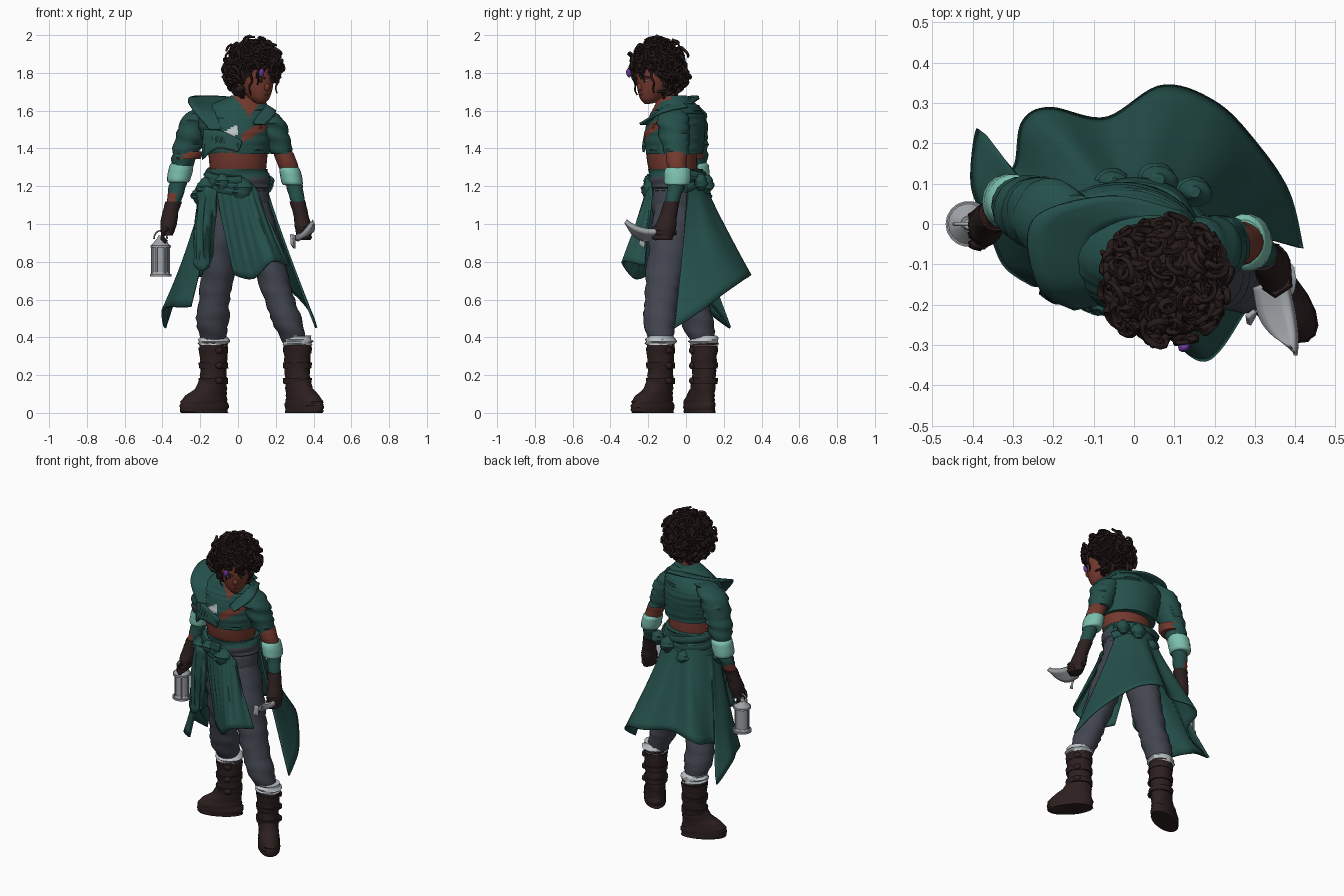
import bpy, bmesh, random
from math import sin, cos, pi, radians
from mathutils import Vector, Matrix

random.seed(4)
cube = bpy.data.objects.get("Cube")
if cube:
    bpy.data.objects.remove(cube, do_unlink=True)


def material(name, *rgb):
    m = bpy.data.materials.new(name)
    m.use_nodes = True
    m.diffuse_color = (*rgb, 1)
    m.node_tree.nodes["Principled BSDF"].inputs["Base Color"].default_value = (*rgb, 1)
    return m


TEAL = material("teal cloth", .018, .08, .07)
MINT = material("mint cuff", .2, .52, .42)
SKIN = material("brown skin", .17, .04, .027)
LEATHER = material("dark leather", .026, .0135, .0135)
HAIR = material("black brown hair", .02, .011, .01)
PANTS = material("slate trousers", .055, .06, .08)
METAL = material("grey metal", .36, .38, .4)
WHITE = material("pale linen", .5, .54, .57)
PURPLE = material("purple hairclip", .14, .04, .32)


def smooth(ob, angle=45):
    bpy.ops.object.select_all(action='DESELECT')
    ob.select_set(True)
    bpy.context.view_layer.objects.active = ob
    bpy.ops.object.shade_smooth_by_angle(angle=radians(angle))


def add(name, bm, *mats):
    me = bpy.data.meshes.new(name)
    bmesh.ops.recalc_face_normals(bm, faces=bm.faces)
    bm.to_mesh(me)
    bm.free()
    ob = bpy.data.objects.new(name, me)
    bpy.context.collection.objects.link(ob)
    for m in mats:
        me.materials.append(m)
    smooth(ob)
    return ob


def sample(pts, t):
    """Point on a smooth curve through pts, of any dimension."""
    n = len(pts)
    i = min(int(t), n - 2)
    f = t - i
    a, b, c, d = [Vector(pts[max(0, min(n - 1, i + k))]) for k in (-1, 0, 1, 2)]
    return .5 * (2 * b + (c - a) * f + (2 * a - 5 * b + 4 * c - d) * f**2
                 + (3 * b - a - 3 * c + d) * f**3)


def loft(name, rings, *mats, seg=18, steps=5, wob=0., yaw=0., M=Matrix(), rule=None):
    """Skin over level ellipses (x, y, z, rx, ry); wob adds wrinkles."""
    bm = bmesh.new()
    turn = Matrix.Rotation(radians(yaw), 3, 'Z')
    rows = []
    for i in range((len(rings) - 1) * steps + 1):
        x, y, z, rx, ry = sample(rings, i / steps)
        row = []
        for j in range(seg):
            a = 2 * pi * j / seg
            k = 1 + wob * (sin(2.1 * i + 2 * sin(a + i * .5)) + random.uniform(-.4, .4))
            p = turn @ Vector((rx * k * cos(a), ry * k * sin(a), 0))
            row.append(bm.verts.new(M @ (p + Vector((x, y, z)))))
        rows.append(row)
    for r, s in zip(rows, rows[1:]):
        for j in range(seg):
            bm.faces.new((r[j - 1], r[j], s[j], s[j - 1]))
    bm.faces.new(rows[0])
    bm.faces.new(rows[-1])
    if rule:
        for f in bm.faces:
            f.material_index = rule(f.calc_center_median())
    return add(name, bm, *mats)


def sheet(name, top, hem, mat, cols=40, rows=10, power=1., fold=0., thick=.012):
    """Cloth hung between two smooth edges."""
    bm = bmesh.new()
    grid = []
    for i in range(cols + 1):
        u = i / cols
        a, b = sample(top, u * (len(top) - 1)), sample(hem, u * (len(hem) - 1))
        col = []
        for j in range(rows + 1):
            v = j / rows
            p = a.lerp(b, v ** power)
            p.z = a.z + (b.z - a.z) * v
            out = Vector((p.x, p.y, 0))
            p += out * fold * sin(u * 45 + v * 2) * sin(v * pi)
            col.append(bm.verts.new(p))
        grid.append(col)
    for a, b in zip(grid, grid[1:]):
        for j in range(rows):
            bm.faces.new((a[j], b[j], b[j + 1], a[j + 1]))
    ob = add(name, bm, mat)
    mod = ob.modifiers.new("thickness", 'SOLIDIFY')
    mod.thickness = thick
    mod.offset = 0


def tubes(name, paths, radius, mat, M=Matrix(), taper=1.):
    """Round strands along several paths, joined in one mesh."""
    cu = bpy.data.curves.new(name, 'CURVE')
    cu.dimensions = '3D'
    cu.bevel_depth = radius
    cu.bevel_resolution = 1
    cu.use_fill_caps = True
    for path in paths:
        sp = cu.splines.new('POLY')
        sp.points.add(len(path) - 1)
        for i, (q, p) in enumerate(zip(sp.points, path)):
            q.co = (*(M @ Vector(p)), 1)
            q.radius = 1 + (taper - 1) * i / (len(path) - 1)
    ob = bpy.data.objects.new(name, cu)
    bpy.context.collection.objects.link(ob)
    cu.materials.append(mat)
    bpy.ops.object.select_all(action='DESELECT')
    ob.select_set(True)
    bpy.context.view_layer.objects.active = ob
    bpy.ops.object.convert(target='MESH')
    smooth(bpy.context.view_layer.objects.active, 60)


def blob(name, loc, size, mat, M=Matrix(), yaw=0):
    bm = bmesh.new()
    T = M @ Matrix.Translation(loc) @ Matrix.Rotation(radians(yaw), 4, 'Z') @ Matrix.Diagonal((*size, 1))
    bmesh.ops.create_uvsphere(bm, u_segments=18, v_segments=12, radius=1, matrix=T)
    return add(name, bm, mat)


# legs, socks and boots
loft("right_trouser", [(-.06, -.04, 1.12, .09, .1), (-.09, -.03, .95, .092, .11), (-.105, 0, .75, .088, .1),
     (-.125, .03, .6, .082, .088), (-.135, .06, .48, .086, .088), (-.13, .09, .37, .06, .06)], PANTS, seg=24, wob=.05)
loft("left_trouser", [(.07, -.06, 1.12, .09, .1), (.12, -.08, .95, .095, .11), (.175, -.11, .75, .088, .1),
     (.22, -.13, .6, .08, .088), (.262, -.14, .48, .08, .085), (.3, -.13, .37, .06, .06)], PANTS, seg=24, wob=.05)
loft("trouser_hips", [(.02, -.06, .97, .1, .09), (.01, -.06, 1.1, .155, .125), (0, -.05, 1.27, .15, .125)], PANTS)
boot = [(0, -.055, 0, .064, .136), (0, -.055, .04, .066, .14), (0, -.05, .08, .062, .125), (0, -.015, .13, .06, .09),
        (0, 0, .2, .062, .072), (0, 0, .3, .068, .075), (0, 0, .37, .072, .078)]
for side, ankle, yaw in (("right", (-.13, .095, 0), -64), ("left", (.315, -.135, 0), 40)):
    M = Matrix.Translation(ankle) @ Matrix.Rotation(radians(yaw), 4, 'Z')
    loft(side + "_boot", boot, LEATHER, M=M, wob=.03, steps=4)
    for n, z in enumerate((.17, .25, .33)):
        loft(f"{side}_boot_strap_{n}", [(0, 0, z - .016, .07, .079), (0, 0, z + .016, .073, .081)], LEATHER, M=M, steps=1, wob=.02)
        blob(f"{side}_boot_buckle_{n}", (.072, 0, z), (.012, .022, .018), LEATHER, M)
    loft(side + "_sock", [(0, 0, .355, .068, .072), (0, 0, .378, .078, .083), (0, 0, .41, .066, .07)], WHITE, M=M, wob=.08, seg=36, steps=3)

# torso: bare midriff and cropped torn jacket
loft("midriff", [(0, -.05, 1.2, .135, .105), (0, -.07, 1.3, .15, .13), (0, -.08, 1.42, .16, .135)], SKIN, seg=24)


def jacket_colour(p):
    if p.y > -.08:
        return 0
    if p.z > 1.57 + 1.3 * abs(p.x - .06) or abs(p.z - 1.5 - .6 * (p.x - .1)) < .028 and p.x > .02:
        return 1
    return 2 if abs(p.x + .03) < .035 and abs(p.z - 1.5 - .5 * p.x) < .025 else 0


loft("jacket", [(0, -.06, 1.37, .168, .15), (-.01, -.06, 1.47, .185, .16), (-.02, -.05, 1.56, .195, .148),
     (0, -.05, 1.62, .165, .118), (.04, -.07, 1.68, .075, .075)], TEAL, SKIN, WHITE, seg=64, steps=9, wob=.014, yaw=-9,
     rule=jacket_colour)
loft("neck", [(.04, -.08, 1.6, .055, .06), (.06, -.11, 1.74, .05, .055)], SKIN)
sheet("right_collar", [(-.06, -.19, 1.5), (-.1, -.15, 1.58), (-.08, -.03, 1.64), (.01, .01, 1.66), (.11, -.03, 1.65)],
      [(-.15, -.21, 1.5), (-.24, -.15, 1.61), (-.25, .01, 1.67), (-.06, .07, 1.67), (.12, .03, 1.64)], TEAL, rows=4)
sheet("left_lapel", [(.11, -.03, 1.65), (.13, -.1, 1.63), (.08, -.2, 1.53)],
      [(.15, .01, 1.62), (.2, -.13, 1.59), (.14, -.245, 1.53)], TEAL, rows=4, cols=14)
sheet("jacket_front_flap", [(-.18, -.16, 1.5), (-.08, -.21, 1.49), (.02, -.22, 1.44)],
      [(-.19, -.16, 1.34), (-.11, -.215, 1.4), (0, -.225, 1.38)], TEAL, rows=5, cols=16, fold=.03)

# arms
loft("right_sleeve", [(-.14, .01, 1.63, .05, .06), (-.21, .02, 1.57, .08, .09), (-.25, .03, 1.46, .08, .085),
     (-.28, .04, 1.37, .07, .075), (-.3, .05, 1.29, .05, .055)], TEAL, wob=.07)
loft("left_sleeve", [(.12, -.07, 1.61, .05, .06), (.17, -.07, 1.55, .075, .085), (.2, -.06, 1.46, .075, .08),
     (.23, -.05, 1.37, .06, .065)], TEAL, wob=.07)
loft("left_elbow", [(.22, -.05, 1.41, .05, .055), (.255, -.05, 1.34, .055, .055), (.28, -.04, 1.25, .045, .045)], SKIN, wob=.04)
loft("right_elbow_patch", [(-.255, .03, 1.385, .076, .07), (-.27, .035, 1.345, .073, .07)], SKIN, wob=.06, steps=2)
for side, cuff, arm in (("right", [(-.295, .05, 1.325, .05, .057), (-.3, .055, 1.305, .064, .068), (-.315, .055, 1.23, .061, .068), (-.315, .055, 1.22, .04, .05)],
                        [(-.31, .05, 1.25, .048, .048), (-.325, .04, 1.18, .045, .045), (-.345, .02, 1.1, .034, .035)]),
                        ("left", [(.272, -.045, 1.3, .046, .055), (.275, -.045, 1.282, .056, .07), (.288, -.047, 1.215, .056, .068), (.288, -.047, 1.205, .04, .04)],
                        [(.29, -.05, 1.24, .045, .045), (.305, -.06, 1.17, .042, .042), (.325, -.085, 1.08, .032, .035)])):
    loft(side + "_cuff", cuff, MINT, wob=.015)
    loft(side + "_forearm", arm, TEAL, SKIN, wob=.05, rule=lambda p: int(p.z < 1.16 and p.x < -.33))
loft("right_glove", [(-.34, .025, 1.12, .044, .043), (-.358, .012, 1.06, .042, .042), (-.368, -.003, 1, .044, .05),
     (-.375, -.012, .94, .03, .048)], LEATHER, wob=.03)
loft("left_glove", [(.315, -.075, 1.12, .042, .042), (.335, -.095, 1.04, .04, .047), (.345, -.11, .98, .044, .058),
     (.35, -.12, .915, .032, .048)], LEATHER, wob=.03)
tubes("right_fingers", [[(-.37, y, .98), (-.395, y, .955), (-.4, y, .925), (-.38, y - .005, .905)]
      for y in (-.05, -.027, -.004, .019)], .013, LEATHER)
tubes("left_fingers", [[(.375, -.1, z), (.38, -.15, z), (.35, -.17, z), (.325, -.15, z)]
      for z in (.93, .952, .974)], .014, LEATHER)

# knife
sheet("knife_blade", [(.3, -.155, .925), (.315, -.23, .92), (.35, -.28, .95), (.395, -.315, 1.01)],
      [(.375, -.13, .965), (.39, -.2, .965), (.4, -.27, .985), (.4, -.32, 1.015)], METAL, cols=14, rows=4, thick=.026)
tubes("knife_handle", [[(.345, -.16, .945), (.345, -.05, .955)]], .016, LEATHER)

# lantern
C = Matrix.Translation((-.41, 0, 0))
for name, z, r, h, r2 in (("base", .722, .057, .012, .057), ("foot", .733, .05, .014, .044), ("glass", .745, .041, .135, .041),
                          ("rim", .875, .054, .012, .054), ("roof", .887, .05, .035, .02), ("cap", .92, .018, .02, .012)):
    loft("lantern_" + name, [(0, 0, z, r, r), (0, 0, z + h, r2, r2)], METAL, M=C, steps=1)
tubes("lantern_posts", [[(.045 * cos(a), .045 * sin(a), .73), (.045 * cos(a), .045 * sin(a), .88)]
      for a in [k * pi / 3 for k in range(6)]], .005, METAL, C)
tubes("lantern_handle", [[(.035 * cos(a), 0, .92 + .045 * sin(a)) for a in [k * pi / 10 for k in range(11)]]], .005, METAL, C)

# coat tied round the waist, open over the left hip
waist = [(-.005 + .16 * cos(a), -.045 + .135 * sin(a), 1.24) for a in [radians(235 - 17.5 * k) for k in range(13)]]
sheet("coat_skirt", waist, [(-.25, -.15, .56), (-.32, -.1, .56), (-.36, 0, .56), (-.4, .1, .54), (-.385, .235, .45),
      (-.358, .12, .6), (-.295, .14, .66), (-.275, .25, .69), (-.21, .285, .72), (-.07, .26, .73), (.07, .34, .73),
      (.2, .3, .7), (.3, .2, .63), (.38, .08, .54), (.415, -.06, .45)], TEAL, cols=110, rows=16, power=1.2, fold=.025)
sheet("coat_front_panel", [(-.12, -.16, 1.25), (-.04, -.19, 1.26), (.04, -.19, 1.24), (.11, -.18, 1.17)],
      [(-.02, -.2, .73), (.08, -.27, .71), (.18, -.335, .8), (.27, -.22, .78)], TEAL, rows=14, power=1.2, fold=.02)
sheet("torn_lining", [(.28, -.23, .945), (.3, -.215, .94)], [(.285, -.25, .89), (.3, -.22, .87)], METAL, cols=4, rows=4)
sheet("hanging_sleeve", [(-.21, -.12, 1.2), (-.17, -.17, 1.2), (-.11, -.17, 1.18)],
      [(-.23, -.16, .78), (-.19, -.185, .75), (-.15, -.175, .78)], TEAL, rows=14, cols=10, fold=.05, thick=.03)
loft("waist_wrap", [(0, -.05, 1.17, .16, .13), (0, -.05, 1.22, .17, .145), (0, -.055, 1.29, .157, .142)], TEAL, PANTS, seg=32, wob=.03,
     rule=lambda p: int(p.x > .07 and p.y < -.02 and p.z < 1.25))
tubes("twisted_sleeves", [[((.16 + .014 * sin(5 * a + k)) * cos(a), -.055 + .145 * sin(a),
                            1.17 + .04 * k + .02 * sin(a * 2 + k) + .02 * max(0, sin(a)))
      for a in [radians(20 + 8 * n) for n in range(33)]] for k in (0, 1, 2)], .026, TEAL)
for n, (x, y, z, s) in enumerate(((-.17, -.14, 1.19, .055), (-.08, -.19, 1.22, .045), (-.2, -.05, 1.15, .05), (.02, -.19, 1.18, .06),
                                  (.06, .11, 1.21, .05), (.15, .08, 1.22, .045), (-.05, .1, 1.15, .045))):
    loft(f"cloth_knot_{n}", [(x, y, z - s, .3 * s, .3 * s), (x, y, z, s, s * .8), (x, y, z + s, .3 * s, .3 * s)], TEAL, wob=.12)

# head, turned towards the left and bowed a little
H = Matrix.Translation((.092, -.16, 1.783)) @ Matrix.Rotation(radians(36), 4, 'Z') @ Matrix.Rotation(radians(10), 4, 'X')
loft("head", [(0, -.06, -.135, .025, .03), (0, -.045, -.105, .055, .065), (0, -.02, -.05, .08, .095), (0, -.005, .02, .09, .105),
     (0, 0, .08, .08, .095), (0, 0, .13, .03, .04)], SKIN, M=H, seg=24)
blob("nose", (0, -.11, -.04), (.016, .018, .022), SKIN, H)
blob("lips", (0, -.105, -.08), (.022, .01, .009), LEATHER, H)
for side, s in (("right", -1), ("left", 1)):
    blob(side + "_eye", (.036 * s, -.097, -.008), (.017, .009, .006), WHITE, H, 18 * s)
    blob(side + "_pupil", (.035 * s, -.103, -.007), (.01, .006, .009), HAIR, H)
    blob(side + "_ear", (.09 * s, .01, -.03), (.014, .022, .03), SKIN, H)
    tubes(side + "_eyebrow", [[(.015 * s, -.11, .006), (.04 * s, -.104, .014), (.062 * s, -.088, .008)]], .006, HAIR, H)

# curly hair, fuller at the nape
blob("hair_cap", (0, .03, .045), (.125, .12, .125), HAIR, H)
blob("nape_hair", (0, .05, -.04), (.095, .075, .08), HAIR, H)
curls = []
while len(curls) < 260:
    d = Vector([random.gauss(0, 1) for _ in "xyz"]).normalized()
    if d.z < -.9 or d.y < -.2 and d.z < .12 and abs(d.x) < .88:
        continue
    side = d.cross(Vector((random.uniform(-1, 1), random.uniform(-1, 1), 1))).normalized()
    up = d.cross(side)
    drift = (side * random.uniform(-1, 1) + up * random.uniform(-1, 1)) * .06
    phase, lift = random.uniform(0, 6), random.uniform(.01, .05)
    root = Vector((0, .03, .035)) + Vector((d.x, d.y, d.z * 1.05)) * .116
    curls.append([root + d * lift * sin(k * pi / 13) + drift * k / 10
                  + (side * cos(phase + k * .75) + up * sin(phase + k * .75)) * .018 for k in range(11)])
tubes("hair_curls", curls, .0125, HAIR, H, taper=.45)
tubes("loose_locks", [[(x + .007 * sin(k), y - .004 * cos(k), .08 - k * .012) for k in range(n)]
      for x, y, n in ((-.06, -.105, 10), (-.085, -.08, 15), (.05, -.112, 7), (.085, -.085, 14), (0, -.118, 5), (.025, -.118, 6))],
      .009, HAIR, H, taper=.4)
blob("hairclip", (-.058, -.13, .04), (.016, .012, .024), PURPLE, H)
